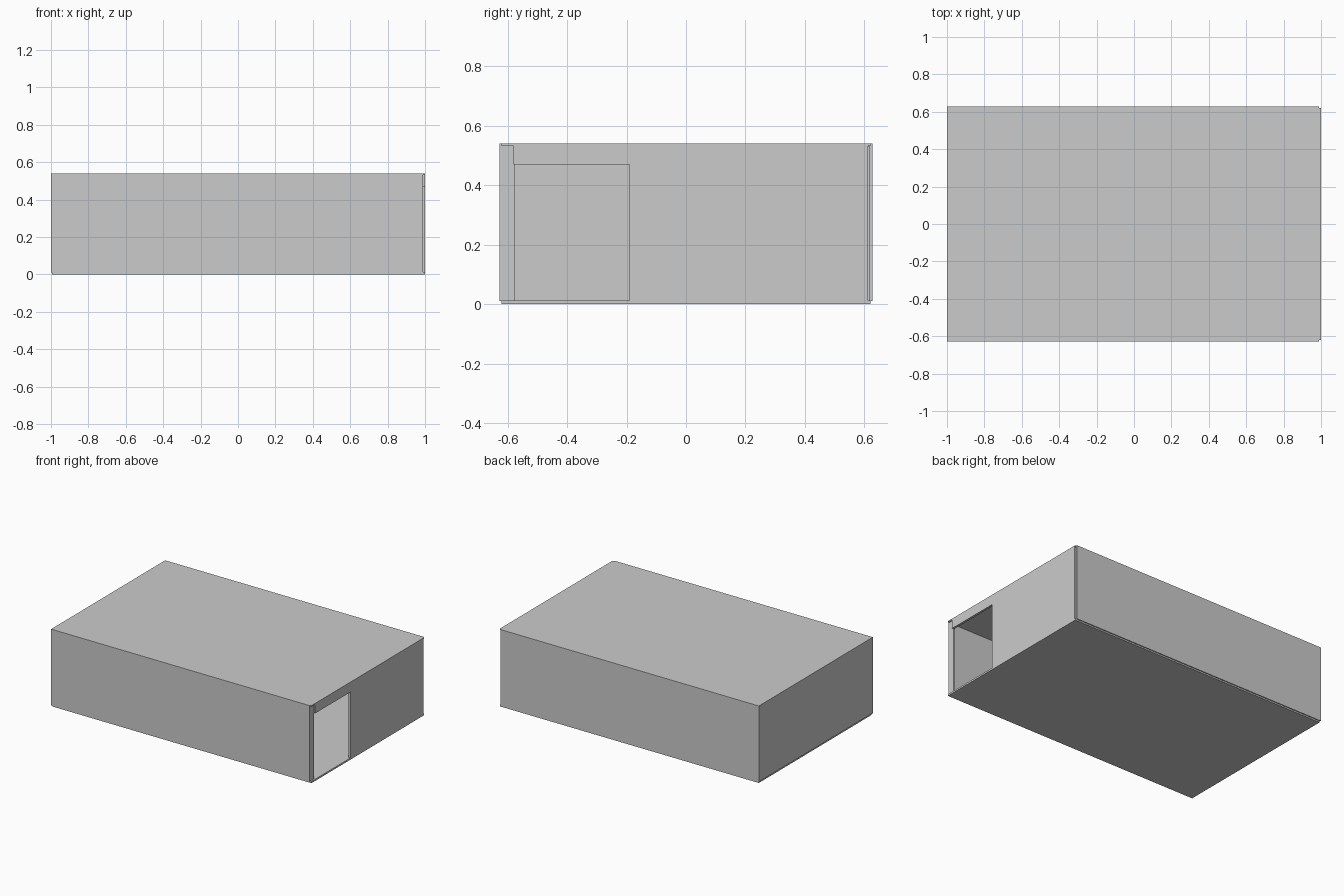
import bpy, bmesh

if "Cube" in bpy.data.objects:
    bpy.data.objects.remove(bpy.data.objects["Cube"])


def box(name, x, y, z):
    """Box from (min, max) ranges on each axis."""
    bm = bmesh.new()
    bmesh.ops.create_cube(bm, size=1)
    for v in bm.verts:
        v.co = [r[0] if c < 0 else r[1] for c, r in zip(v.co, (x, y, z))]
    me = bpy.data.meshes.new(name)
    bm.to_mesh(me)
    bm.free()
    ob = bpy.data.objects.new(name, me)
    bpy.context.collection.objects.link(ob)
    return ob


def panel(name, profile, x0, x1):
    """Upright panel: a (y, z) outline extruded along x."""
    bm = bmesh.new()
    face = bm.faces.new([bm.verts.new((x0, y, z)) for y, z in profile])
    ext = bmesh.ops.extrude_face_region(bm, geom=[face])
    for v in ext["geom"]:
        if isinstance(v, bmesh.types.BMVert):
            v.co.x = x1
    bmesh.ops.recalc_face_normals(bm, faces=bm.faces)
    me = bpy.data.meshes.new(name)
    bm.to_mesh(me)
    bm.free()
    ob = bpy.data.objects.new(name, me)
    bpy.context.collection.objects.link(ob)
    return ob


H, Y, T = 0.54, 0.627, 0.01

# Floor and roof slabs
box("floor", (-0.995, 1.0), (-0.62, 0.62), (0, 0.012))
box("roof", (-1, 0.99), (-Y, Y), (H - T, H))

# Long walls and closed end
for name, s in (("front_wall", -1), ("back_wall", 1)):
    box(name, (-1, 0.99), sorted((s * Y, s * (Y - T))), (T, H - T))
box("left_wall", (-1, -1 + T), (-Y + T, Y - T), (0.012, H - T))

# Recessed door post at the front corner
box("door_post", (0.98, 0.99), (-Y + T, -0.577), (0.012, H - T))

# Right wall with stepped lintel over the doorway
panel("right_wall", [(-0.19, 0.012), (0.612, 0.012), (0.612, 0.532),
                     (0.62, 0.532), (0.62, H), (-0.62, H), (-0.62, 0.532),
                     (-0.58, 0.532), (-0.58, 0.47), (-0.19, 0.47)],
      0.985, 1.0)
